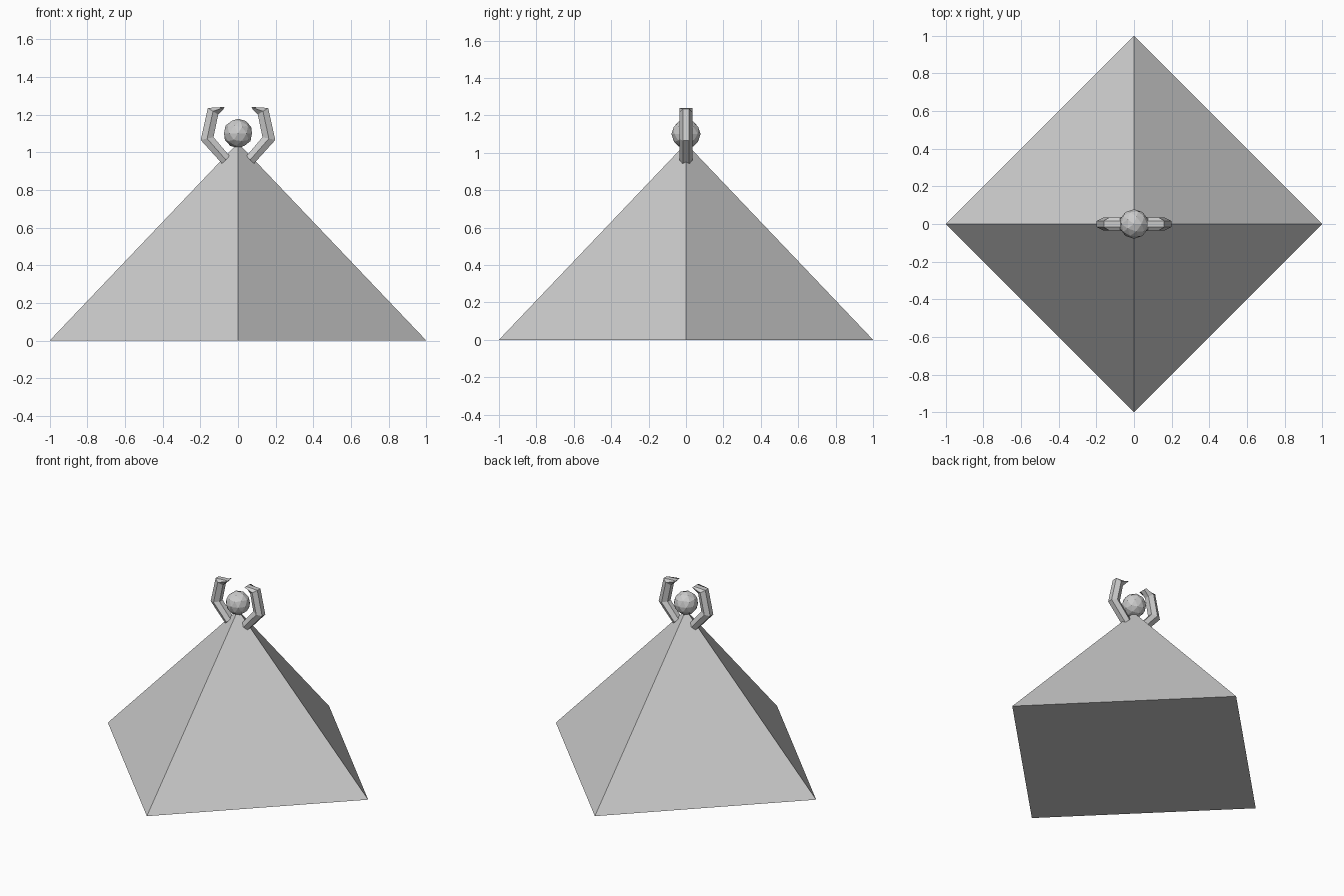
import bpy, bmesh
from mathutils import Vector

if "Cube" in bpy.data.objects:
    bpy.data.objects.remove(bpy.data.objects["Cube"])


def make_object(name, bm):
    bmesh.ops.recalc_face_normals(bm, faces=bm.faces)
    mesh = bpy.data.meshes.new(name)
    bm.to_mesh(mesh)
    bm.free()
    obj = bpy.data.objects.new(name, mesh)
    bpy.context.collection.objects.link(obj)
    return obj


# Square pyramid with its corners on the axes
bpy.ops.mesh.primitive_cone_add(vertices=4, radius1=1, radius2=0, depth=1.05,
                                location=(0, 0, 0.525))
bpy.context.object.name = "pyramid"

# Faceted ball on the apex
bpy.ops.mesh.primitive_ico_sphere_add(subdivisions=2, radius=0.078,
                                      location=(0, 0, 1.10))
bpy.context.object.name = "ball"

# Each station: outer (x, z), inner (x, z), half width in y
STATIONS = [
    ((0.085, 0.94), (0.045, 0.98), 0.034),
    ((0.198, 1.065), (0.130, 1.08), 0.034),
    ((0.160, 1.235), (0.105, 1.20), 0.034),
    ((0.075, 1.240), (0.070, 1.237), 0.034),
]


def claw(name, side):
    # Hexagonal bar lofted through the stations
    bm = bmesh.new()
    rings = []
    for outer, inner, w in STATIONS:
        ring = []
        for t, y in ((0, -0.5), (0.5, -1), (1, -0.5), (1, 0.5), (0.5, 1), (0, 0.5)):
            p = Vector(outer).lerp(Vector(inner), t)
            ring.append(bm.verts.new((side * p.x, y * w, p.y)))
        rings.append(ring)
    for a, b in zip(rings, rings[1:]):
        for i in range(6):
            j = (i + 1) % 6
            bm.faces.new((a[i], a[j], b[j], b[i]))
    bm.faces.new(rings[0])
    bm.faces.new(rings[-1])
    return make_object(name, bm)


# Pair of claws gripping the ball
claw("left_claw", -1)
claw("right_claw", 1)
